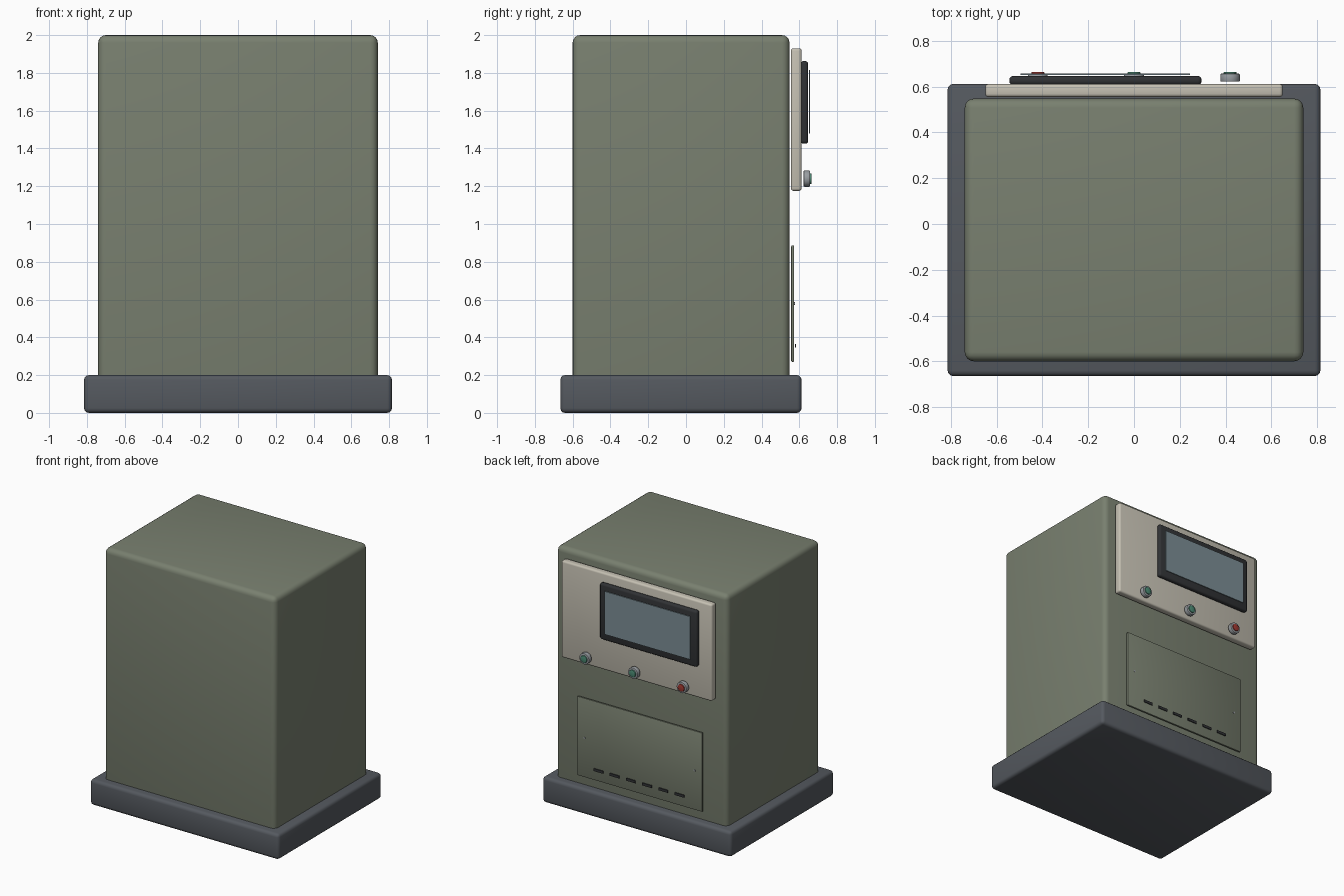
import bpy
import math

if "Cube" in bpy.data.objects:
    bpy.data.objects.remove(bpy.data.objects["Cube"])


def material(name, rgb):
    m = bpy.data.materials.new(name)
    m.diffuse_color = (*rgb, 1)
    m.use_nodes = True
    m.node_tree.nodes["Principled BSDF"].inputs["Base Color"].default_value = m.diffuse_color
    return m


GREEN = material("green_paint", (0.19, 0.215, 0.16))
SLATE = material("slate_plinth", (0.09, 0.10, 0.115))
CREAM = material("cream_panel", (0.56, 0.53, 0.45))
BLACK = material("dark_plastic", (0.03, 0.032, 0.035))
GLASS = material("screen_glass", (0.20, 0.27, 0.30))
METAL = material("collar_metal", (0.32, 0.34, 0.36))
RED = material("red_cap", (0.35, 0.04, 0.03))
TEAL = material("green_cap", (0.07, 0.25, 0.17))


def finish(ob, name, mat, bevel, segments=3):
    ob.name = name
    ob.data.materials.append(mat)
    if bevel:
        mod = ob.modifiers.new("bevel", 'BEVEL')
        mod.width = bevel
        mod.segments = segments
        mod.limit_method = 'ANGLE'
        bpy.ops.object.modifier_apply(modifier=mod.name)
    bpy.ops.object.shade_smooth_by_angle(angle=math.radians(35))
    return ob


def box(name, x, y, z, mat, bevel=0.0, segments=3):
    """Box from (min, max) ranges on each axis."""
    bpy.ops.mesh.primitive_cube_add(size=1, location=[sum(r) / 2 for r in (x, y, z)])
    ob = bpy.context.object
    ob.scale = [r[1] - r[0] for r in (x, y, z)]
    bpy.ops.object.transform_apply(location=False, rotation=False, scale=True)
    return finish(ob, name, mat, bevel, segments)


def disc(name, x, y, z, radius, mat, bevel=0.0):
    """Cylinder along y, spanning the y range."""
    bpy.ops.mesh.primitive_cylinder_add(
        vertices=32, radius=radius, depth=y[1] - y[0],
        location=(x, sum(y) / 2, z), rotation=(math.pi / 2, 0, 0))
    return finish(bpy.context.object, name, mat, bevel, 2)


# Plinth and cabinet
box("plinth", (-0.815, 0.815), (-0.665, 0.612), (0, 0.2), SLATE, 0.025)
box("cabinet", (-0.74, 0.74), (-0.6, 0.548), (0.15, 2.0), GREEN, 0.04, 4)

# Control panel with screen, set off to one side
box("control_panel", (-0.65, 0.65), (0.555, 0.612), (1.175, 1.93), CREAM, 0.014)
box("screen_bezel", (-0.545, 0.295), (0.607, 0.647), (1.425, 1.863), BLACK, 0.016)
box("screen", (-0.495, 0.245), (0.651, 0.657), (1.48, 1.815), GLASS)

# Push buttons
for i, (x, mat) in enumerate([(-0.42, RED), (0, TEAL), (0.42, TEAL)], 1):
    disc(f"button_collar_{i}", x, (0.622, 0.657), 1.24, 0.043, METAL, 0.005)
    disc(f"button_cap_{i}", x, (0.645, 0.665), 1.24, 0.028, mat, 0.004)

# Service door with vent slots and screws
box("service_door", (-0.54, 0.54), (0.557, 0.573), (0.27, 0.887), GREEN, 0.006, 2)
for i in range(6):
    x = (i - 2.5) * 0.14
    box(f"vent_slot_{i + 1}", (x - 0.04, x + 0.04), (0.577, 0.583), (0.346, 0.366), BLACK)
for side in (-1, 1):
    disc(f"door_screw_{side}", side * 0.475, (0.57, 0.576), 0.578, 0.008, METAL)
